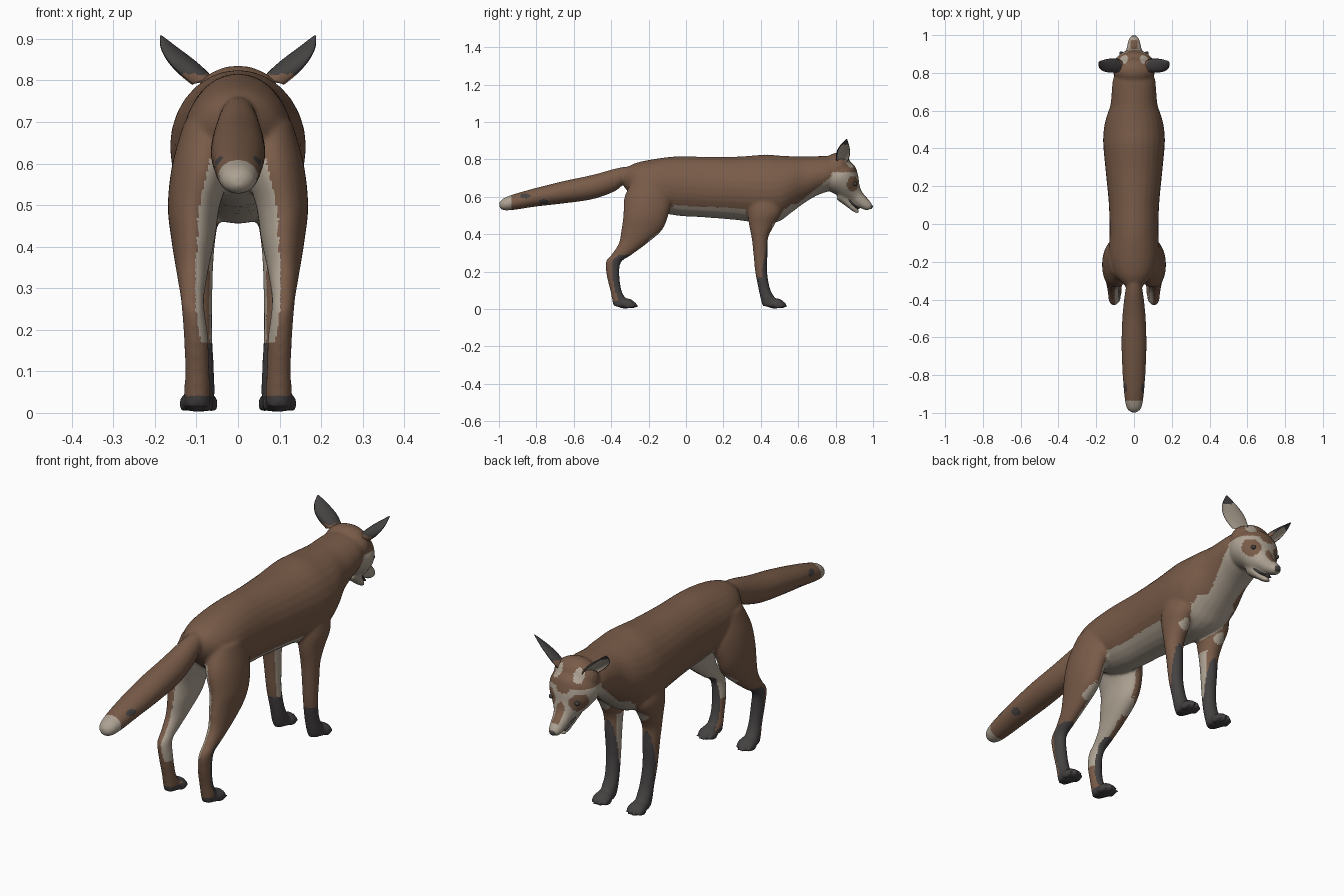
import bpy, bmesh, math
from mathutils import Vector

if "Cube" in bpy.data.objects:
    bpy.data.objects.remove(bpy.data.objects["Cube"])


def material(name, rgb):
    m = bpy.data.materials.new(name)
    m.diffuse_color = (*rgb, 1)
    m.use_nodes = True
    m.node_tree.nodes["Principled BSDF"].inputs["Base Color"].default_value = m.diffuse_color
    return m


FUR, CREAM, DARK = 0, 1, 2
MATS = [material("brown_fur", (0.19, 0.105, 0.065)),
        material("cream_fur", (0.42, 0.36, 0.29)),
        material("dark_fur", (0.06, 0.054, 0.054))]


def finish(name, bm):
    bmesh.ops.recalc_face_normals(bm, faces=bm.faces)
    me = bpy.data.meshes.new(name)
    bm.to_mesh(me)
    bm.free()
    for m in MATS:
        me.materials.append(m)
    ob = bpy.data.objects.new(name, me)
    bpy.context.collection.objects.link(ob)
    return ob


def spline(pts, steps=6):
    """Smooth path through stations of any width."""
    out = []
    for i in range(len(pts) - 1):
        a, b, c, d = (pts[max(0, min(len(pts) - 1, i + k))] for k in (-1, 0, 1, 2))
        for s in range(steps):
            t = s / steps
            out.append([0.5 * (2 * q + (r - p) * t + (2 * p - 5 * q + 4 * r - w) * t * t
                               + (3 * q - p - 3 * r + w) * t ** 3)
                        for p, q, r, w in zip(a, b, c, d)])
    return out + [list(pts[-1])]


def loft(bm, stations, u, v, sides=28, cup=False):
    """Skin elliptical rings (x, y, z, radius u, radius v)."""
    u, v = Vector(u).normalized(), Vector(v).normalized()
    rings = []
    for x, y, z, ru, rv in spline(stations):
        ring = []
        for k in range(sides):
            a = math.tau * k / sides
            c, s = math.cos(a), math.sin(a)
            if cup and s > 0:
                s *= -0.55          # push the open side inward
            ring.append(bm.verts.new(Vector((x, y, z)) + u * (ru * c) + v * (rv * s)))
        rings.append(ring)
    for r0, r1 in zip(rings, rings[1:]):
        for k in range(sides):
            j = (k + 1) % sides
            bm.faces.new((r0[k], r0[j], r1[j], r1[k]))
    bm.faces.new(rings[0])
    bm.faces.new(rings[-1])


def ball(bm, centre, radii, seg=20):
    vs = bmesh.ops.create_uvsphere(bm, u_segments=seg, v_segments=seg // 2, radius=1)["verts"]
    for v in vs:
        v.co = Vector(centre) + Vector([c * r for c, r in zip(v.co, radii)])


X, Y, Z = (1, 0, 0), (0, 1, 0), (0, 0, 1)
FACE_UP = Vector((0, 0.75, 0.66))
bm = bmesh.new()

# torso and neck: y, z, half width, half height
torso = [(-.33, .70, .045, .05), (-.27, .685, .10, .095), (-.18, .665, .13, .135),
         (-.05, .658, .13, .158), (.1, .652, .133, .162), (.28, .645, .15, .17),
         (.42, .64, .163, .185), (.5, .645, .16, .175), (.56, .665, .148, .152),
         (.63, .69, .125, .125), (.7, .712, .118, .105), (.77, .725, .11, .093),
         (.82, .73, .08, .08)]
loft(bm, [(0, *s) for s in torso], X, Z)

# tail
tail = [(-.22, .725, .03, .04), (-.31, .722, .038, .04), (-.38, .69, .05, .06),
        (-.5, .652, .062, .065), (-.65, .625, .066, .06), (-.8, .598, .06, .05),
        (-.92, .572, .05, .042), (-.975, .56, .038, .032), (-.998, .556, .014, .014)]
loft(bm, [(0, *s) for s in tail], X, Z)

# skull, muzzle and lower jaw
ball(bm, (0, .81, .75), (.108, .078, .086))
head = [(.765, .755, .09, .06), (.82, .71, .114, .098), (.86, .665, .098, .079),
        (.882, .627, .068, .06), (.91, .60, .045, .041), (.945, .569, .036, .034),
        (.975, .546, .028, .025), (.987, .537, .016, .014)]
loft(bm, [(0, *s) for s in head], X, FACE_UP)
jaw = [(.83, .615, .05, .04), (.868, .567, .036, .022), (.9, .533, .024, .014),
       (.922, .515, .013, .008)]
loft(bm, [(0, *s) for s in jaw], X, FACE_UP)

# legs: x, y, z, half width, half depth
hind = [(.075, -.19, .70, .055, .09), (.085, -.2, .6, .073, .128), (.106, -.215, .5, .063, .12),
        (.108, -.238, .42, .053, .108), (.11, -.285, .35, .04, .075), (.11, -.345, .29, .03, .054),
        (.108, -.388, .25, .027, .041), (.101, -.39, .18, .029, .034), (.098, -.375, .1, .029, .03),
        (.098, -.358, .05, .032, .037), (.098, -.352, .015, .03, .036)]
fore = [(.085, .42, .62, .06, .09), (.1, .42, .52, .06, .09), (.1, .405, .45, .05, .068),
        (.1, .395, .38, .042, .044), (.098, .398, .3, .037, .038), (.095, .402, .2, .033, .032),
        (.09, .418, .11, .032, .031), (.09, .44, .05, .034, .04), (.09, .45, .015, .03, .04)]
for side in (1, -1):
    for leg, px, py in ((hind, .1, -.325), (fore, .09, .475)):
        loft(bm, [(side * s[0], *s[1:]) for s in leg], X, Y)
        # paw pad and toes
        ball(bm, (side * px, py, .03), (.037, .05, .028))
        for k in range(4):
            off = (k - 1.5) * .02
            reach = .035 if k in (1, 2) else .018
            ball(bm, (side * px + off, py + reach, .022), (.0115, .028, .02))
            ball(bm, (side * px + off * 1.1, py + reach + .026, .014), (.005, .013, .007))

body = finish("body", bm)


# fuse the parts into one skin
bpy.context.view_layer.objects.active = body
body.select_set(True)
rm = body.modifiers.new("fuse", 'REMESH')
rm.mode = 'VOXEL'
rm.voxel_size = 0.0075
sm = body.modifiers.new("soften", 'SMOOTH')
sm.factor = 0.5
sm.iterations = 5
for m in ("fuse", "soften"):
    bpy.ops.object.modifier_apply(modifier=m)


def near(p, c, r):
    return sum(((a - b) / q) ** 2 for a, b, q in zip(p, c, r)) < 1


def coat(p, n):
    x, y, z = abs(p.x), p.y, p.z
    inward = -n.x if p.x > 0 else n.x
    if y < -.45:                                     # tail
        if y < -.935:
            return CREAM
        spots = (((.05, -.86, .605), (.04, .028, .013)), ((.045, -.76, .572), (.04, .025, .014)))
        return DARK if any(near((x, y, z), *s) for s in spots) else FUR
    if y < 0 and z < .62 and x > .01:                # hind legs
        if z < .04 or (z < .29 and n.y > -.1 and y > -.41 and inward < .75):
            return DARK
        if inward > .35 and z > .17:
            return CREAM
    if .3 < y < .57 and z < .40:                     # forelegs
        if z < .17 + .2 * max(0, n.y):
            return DARK
        return CREAM if inward > .8 else FUR
    if y > .78:                                      # face
        if near((x, y, z), (.075, .893, .67), (.06, .036, .042)):
            return FUR
        if near((x, y, z), (.055, .875, .79), (.025, .03, .045)):
            return CREAM
        if n.dot(FACE_UP) > .86 and z > .585:
            return FUR
        return CREAM if z < .73 else FUR
    if y > .46 and z < .55 + (y - .58) * .8:         # throat and chest
        return CREAM
    if -.2 < y < .6 and z < .56 and n.z < -.6:       # belly
        return CREAM
    return FUR


for f in body.data.polygons:
    f.material_index = coat(f.center, f.normal)
    f.use_smooth = True


def paint(ob, rule):
    for f in ob.data.polygons:
        f.material_index = rule(f)
        f.use_smooth = True


# cupped ears, open outward and forward
for side, label in ((1, "right"), (-1, "left")):
    bm = bmesh.new()
    ear = [(.085, .835, .785, .036, .034), (.112, .84, .812, .046, .034),
           (.138, .845, .842, .046, .026), (.165, .852, .875, .03, .015),
           (.186, .86, .907, .003, .003)]
    opening = Vector((side * .62, .55, -.45))
    axis = Vector((side * .1, .12, .12)).cross(opening)
    loft(bm, [(side * s[0], *s[1:]) for s in ear], axis, opening, cup=True)
    ob = finish(label + "_ear", bm)
    paint(ob, lambda f: (CREAM if f.normal.dot(opening) > .3 and f.center.z < .88
                         else FUR if f.center.z < .815 else DARK))

    # eyes
    bm = bmesh.new()
    ball(bm, (side * .067, .903, .669), (.011, .011, .010), 16)
    paint(finish(label + "_eye", bm), lambda f: DARK)

# nose and mouth lining
bm = bmesh.new()
ball(bm, (0, .985, .548), (.018, .014, .014), 16)
paint(finish("nose", bm), lambda f: DARK)
bm = bmesh.new()
loft(bm, [(0, .865, .59, .04, .012), (0, .895, .558, .03, .009), (0, .925, .535, .018, .006)],
     X, FACE_UP)
paint(finish("mouth", bm), lambda f: DARK)
